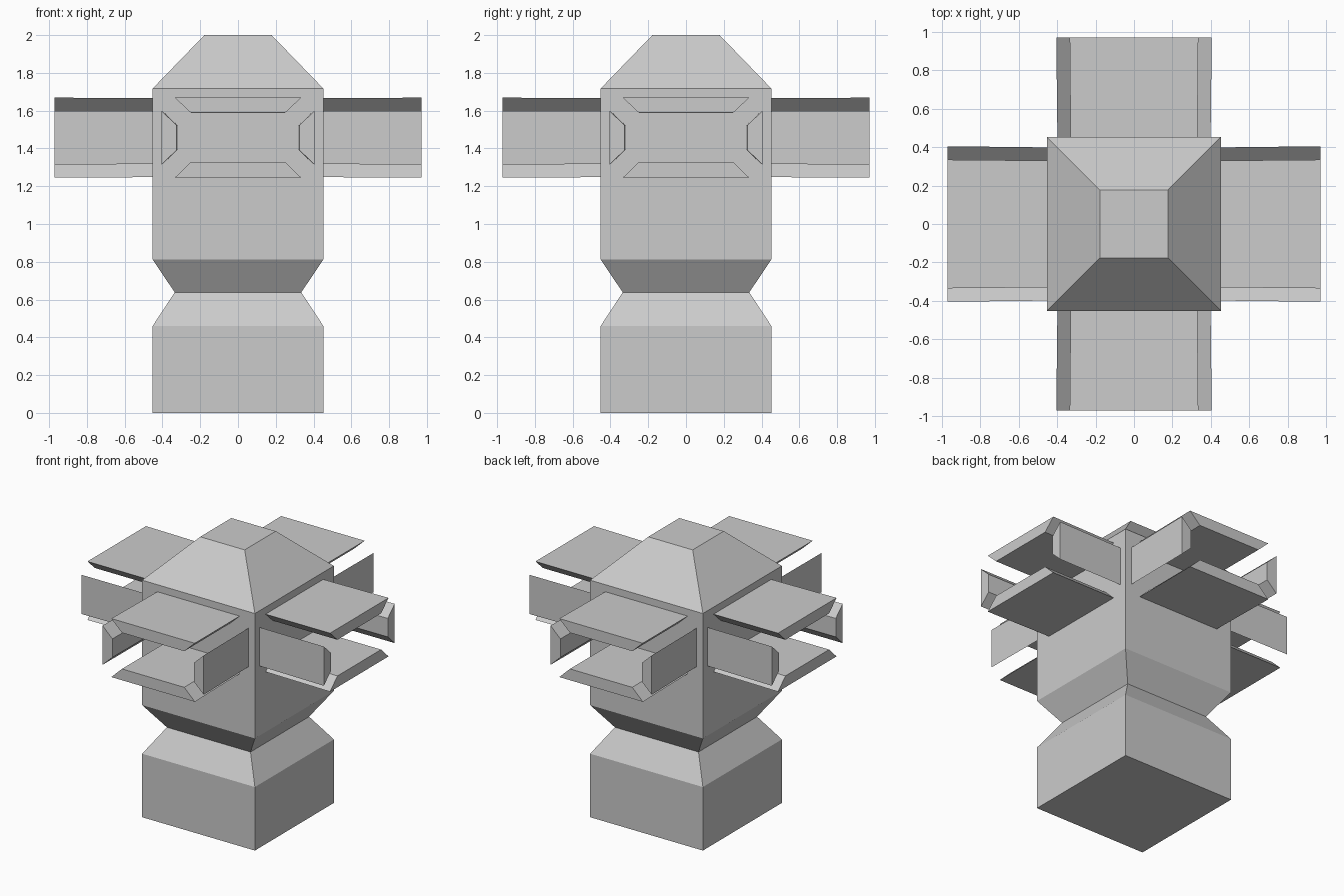
import bpy
from mathutils import Matrix, Vector
from math import pi

if "Cube" in bpy.data.objects:
    bpy.data.objects.remove(bpy.data.objects["Cube"])

CENTRE_Z = 1.457


def loft(name, rings):
    """Join equal-sized rings of points into a closed solid."""
    n = len(rings[0])
    verts = [p for ring in rings for p in ring]
    faces = [tuple(reversed(range(n))),
             tuple(range(len(verts) - n, len(verts)))]
    for r in range(len(rings) - 1):
        for i in range(n):
            j = (i + 1) % n
            faces.append((r * n + i, r * n + j, (r + 1) * n + j, (r + 1) * n + i))
    mesh = bpy.data.meshes.new(name)
    mesh.from_pydata(verts, [], faces)
    obj = bpy.data.objects.new(name, mesh)
    bpy.context.collection.objects.link(obj)
    return obj


# Square post with a pinched neck and a sloped cap: (half width, height)
profile = [(0.452, 0), (0.452, 0.46), (0.335, 0.638), (0.452, 0.812),
           (0.452, 1.717), (0.178, 2.0)]
loft("post", [[(-w, -w, z), (w, -w, z), (w, w, z), (-w, w, z)]
              for w, z in profile])

# Bevelled plate sections in (x, z), relative to the plate cluster centre
sections = {
    "upper_plate": [(-0.25, 0.132), (0.25, 0.132), (0.335, 0.212), (-0.335, 0.212)],
    "lower_plate": [(-0.335, -0.212), (0.335, -0.212), (0.25, -0.13), (-0.25, -0.13)],
    "right_plate": [(0.326, -0.067), (0.405, -0.142), (0.405, 0.142), (0.326, 0.067)],
    "left_plate": [(-0.405, -0.142), (-0.326, -0.067), (-0.326, 0.067), (-0.405, 0.142)],
}

# Four plates on each of the four sides, flaring very slightly outwards
for side, label in enumerate(("front", "right", "back", "left")):
    turn = Matrix.Rotation(side * pi / 2, 4, 'Z')
    for part, section in sections.items():
        rings = [[turn @ Vector((x * s, y, CENTRE_Z + z * s)) for x, z in section]
                 for y, s in ((-0.972, 1.0), (-0.445, 0.985))]
        plate = loft(f"{label}_{part}", rings)
        plate.data.flip_normals()
        # Section runs counter-clockwise seen from the front, so ends face out
        import_normal = plate.data.polygons[0].normal
        outward = turn.to_3x3() @ Vector((0, -1, 0))
        if import_normal.dot(outward) < 0:
            plate.data.flip_normals()
